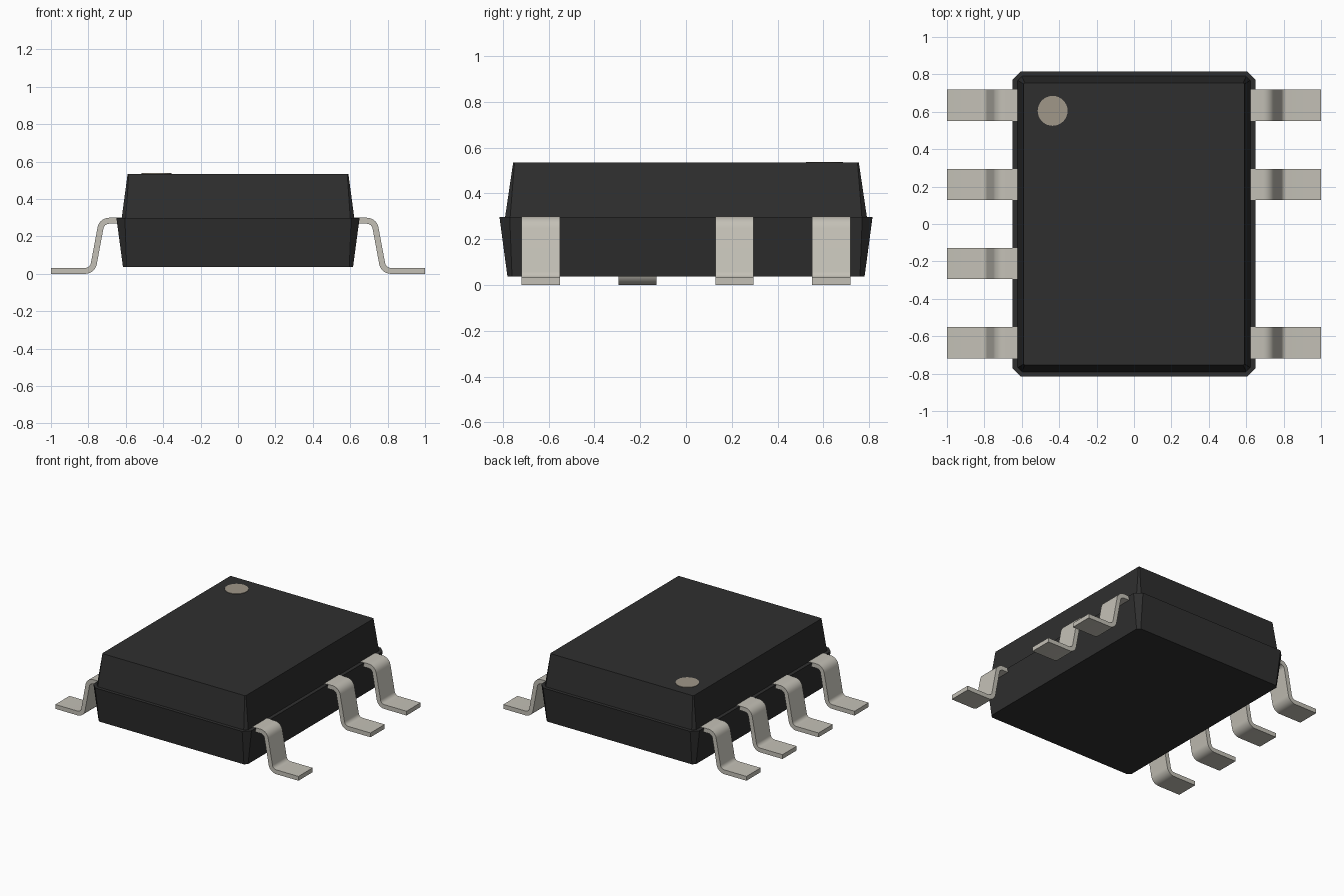
import bpy, bmesh, math
from mathutils import Vector

if "Cube" in bpy.data.objects:
    bpy.data.objects.remove(bpy.data.objects["Cube"])


def material(name, rgb):
    m = bpy.data.materials.new(name)
    m.diffuse_color = (*rgb, 1)
    m.use_nodes = True
    m.node_tree.nodes["Principled BSDF"].inputs["Base Color"].default_value = m.diffuse_color
    return m


BLACK = material("black plastic", (0.028, 0.028, 0.028))
METAL = material("tinned metal", (0.55, 0.53, 0.47))
TAN = material("tan marking", (0.35, 0.31, 0.25))


def loft(name, rings, mat):
    """Skin a closed solid through a list of matching point rings."""
    bm = bmesh.new()
    loops = [[bm.verts.new(p) for p in ring] for ring in rings]
    n = len(loops[0])
    for a, b in zip(loops, loops[1:]):
        for i in range(n):
            j = (i + 1) % n
            bm.faces.new((a[i], a[j], b[j], b[i]))
    bm.faces.new(loops[0][::-1])
    bm.faces.new(loops[-1])
    bmesh.ops.recalc_face_normals(bm, faces=bm.faces)
    mesh = bpy.data.meshes.new(name)
    bm.to_mesh(mesh)
    bm.free()
    mesh.materials.append(mat)
    obj = bpy.data.objects.new(name, mesh)
    bpy.context.collection.objects.link(obj)
    return obj


def smooth(obj):
    bpy.ops.object.select_all(action='DESELECT')
    obj.select_set(True)
    bpy.context.view_layer.objects.active = obj
    bpy.ops.object.shade_smooth_by_angle(angle=math.radians(30))


def cut_rect(hx, hy, c, z):
    """Rectangle with cut corners."""
    return [(hx, hy - c, z), (hx - c, hy, z), (-hx + c, hy, z), (-hx, hy - c, z),
            (-hx, -hy + c, z), (-hx + c, -hy, z), (hx - c, -hy, z), (hx, -hy + c, z)]


# Moulded body: lower half flares to a lip, upper half tapers in from it
SEAM = 0.298
loft("body", [cut_rect(0.615, 0.78, 0.02, 0.037),
              cut_rect(0.65, 0.815, 0.045, SEAM),
              cut_rect(0.622, 0.79, 0.022, SEAM),
              cut_rect(0.59, 0.755, 0.006, 0.535)], BLACK)


# Round orientation mark, a thin plate on the top face
def circle(z):
    return [(-0.435 + 0.08 * math.cos(t), 0.605 + 0.08 * math.sin(t), z)
            for t in (math.tau * i / 32 for i in range(32))]


loft("orientation_dot", [circle(0.533), circle(0.538)], TAN)


# Gull-wing lead: rounded centre line, thickened, then extruded across its width
def rounded(points, radius, steps=7):
    path = [points[0]]
    for a, p, b in zip(points, points[1:], points[2:]):
        u, v = (a - p).normalized(), (b - p).normalized()
        half = u.angle(v) / 2
        centre = p + (u + v).normalized() * radius / math.sin(half)
        start = p + u * radius / math.tan(half) - centre
        end = p + v * radius / math.tan(half) - centre
        turn = start.angle(end)
        for i in range(steps + 1):
            t = i / steps
            path.append(centre + (start * math.sin((1 - t) * turn)
                                  + end * math.sin(t * turn)) / math.sin(turn))
    return path + [points[-1]]


T, W = 0.032, 0.167
path = rounded([Vector(p) for p in ((0.58, 0.284), (0.728, 0.284),
                                    (0.778, T / 2), (1.0, T / 2))], 0.047)


def make_lead(name, side, y):
    rings = []
    for i, p in enumerate(path):
        # End cuts stay vertical; the others follow the path normal
        d = (path[min(i + 1, len(path) - 1)] - path[max(i - 1, 0)]).normalized()
        if i in (0, len(path) - 1):
            d = Vector((1, 0))
        n = Vector((-d.y, d.x)) * T / 2
        rings.append([(side * (p + n * s).x, y + w * W / 2, (p + n * s).y)
                      for s, w in ((1, -1), (1, 1), (-1, 1), (-1, -1))])
    smooth(loft(name, rings, METAL))


PITCH = 0.423
for k in range(4):
    y = (k - 1.5) * PITCH
    make_lead(f"left_lead_{k + 1}", -1, y)
    if k != 1:  # one position is left empty on the right
        make_lead(f"right_lead_{k + 1}", 1, y)
